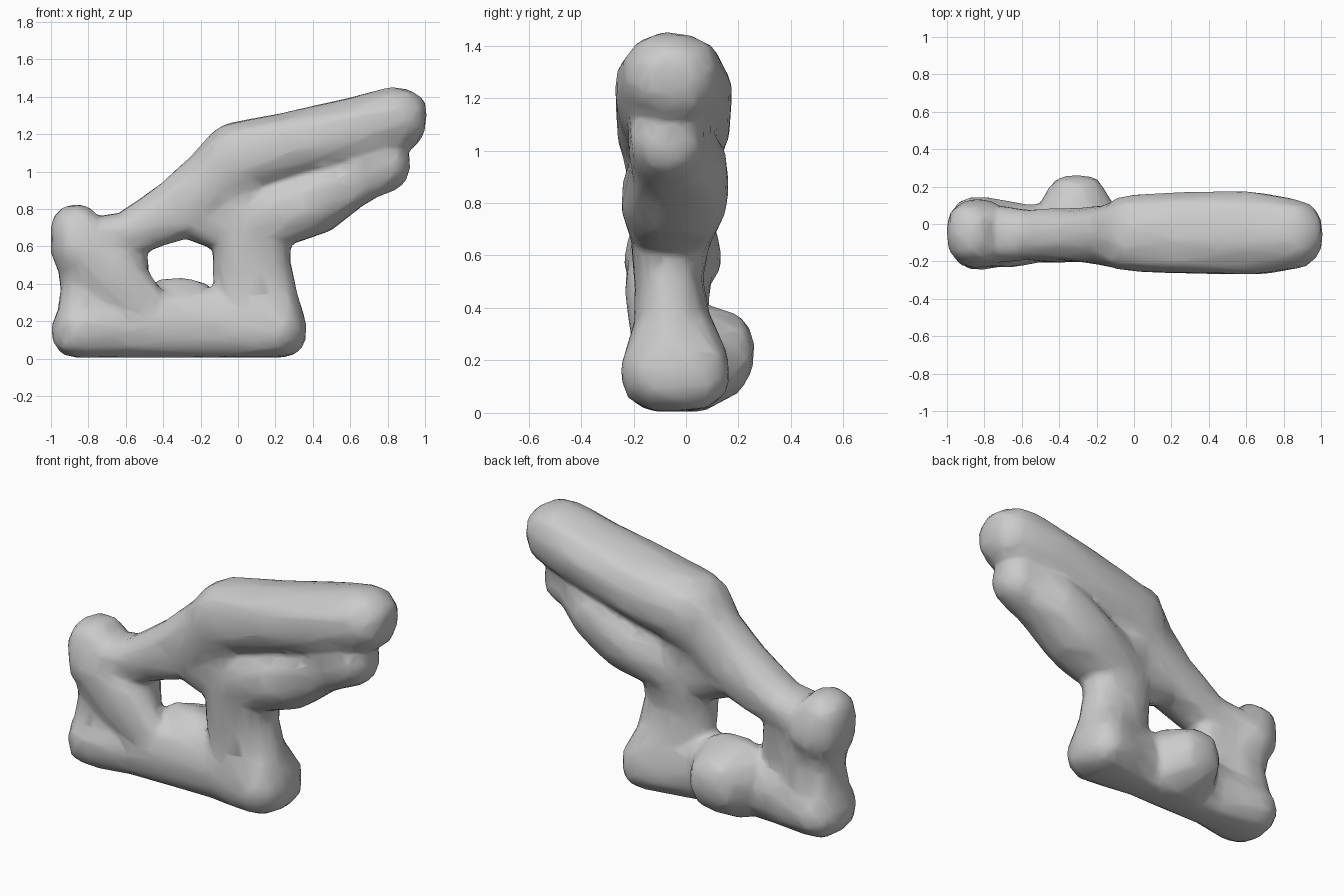
import bpy, bmesh, random
from mathutils import Vector, Euler

if "Cube" in bpy.data.objects:
    bpy.data.objects.remove(bpy.data.objects["Cube"])

random.seed(4)
bm = bmesh.new()


def lump(node):
    """Points of a faceted, boxy ellipsoid: x, y, z, radius in x/z, radius in y."""
    x, y, z, r, ry = node
    t = bmesh.new()
    bmesh.ops.create_icosphere(t, subdivisions=2, radius=1)
    bmesh.ops.rotate(t, verts=t.verts,
                     matrix=Euler([random.uniform(0, 1) for _ in range(3)]).to_matrix())
    pts = []
    for v in t.verts:
        c = v.co
        k = sum(abs(a) ** 2.6 for a in c) ** (-1 / 2.6) * random.uniform(.98, 1.07)
        pts.append(Vector((x + c.x * k * r, y + c.y * k * ry, max(0.005, z + c.z * k * r))))
    t.free()
    return pts


def chain(*nodes):
    """Hulls spanning each pair of neighbouring lumps."""
    clouds = [lump(n) for n in nodes]
    for a, b in zip(clouds, clouds[1:]):
        t = bmesh.new()
        for p in a + b:
            t.verts.new(p)
        bmesh.ops.convex_hull(t, input=t.verts)
        loose = [v for v in t.verts if not v.link_faces]
        bmesh.ops.delete(t, geom=loose, context='VERTS')
        bmesh.ops.recalc_face_normals(t, faces=t.faces)
        m = bpy.data.meshes.new("piece")
        t.to_mesh(m)
        t.free()
        bm.from_mesh(m)
        bpy.data.meshes.remove(m)


# base bar
chain((-.84, -.05, .15, .15, .19), (-.62, -.05, .17, .165, .15),
      (-.3, -.06, .185, .185, .14), (-.05, -.05, .19, .185, .14), (.22, -.04, .145, .14, .2))
# left post with its knob and the band crossing its front
chain((-.83, -.05, .16, .14, .16), (-.77, -.05, .4, .17, .13), (-.83, -.05, .6, .15, .15))
chain((-.84, -.05, .6, .155, .18), (-.865, -.05, .69, .13, .16))
chain((-.82, -.1, .56, .13, .12), (-.7, -.11, .46, .16, .12), (-.5, -.11, .27, .12, .09))
chain((-.66, -.05, .42, .18, .11), (-.64, -.05, .58, .15, .11))
# diagonal beam
chain((-.84, -.05, .61, .13, .16), (-.58, -.06, .67, .115, .13), (-.44, -.06, .74, .135, .14),
      (-.3, -.06, .81, .16, .14), (-.12, -.06, .95, .165, .16), (.01, -.05, 1.07, .19, .2))
# upper arm
chain((.01, -.05, 1.07, .19, .2), (.3, -.05, 1.14, .17, .22),
      (.65, -.05, 1.23, .165, .22), (.84, -.05, 1.28, .165, .18), (.9, -.06, 1.31, .11, .1))
# gusset above the opening, then middle leg and its foot
chain((-.24, -.06, .78, .14, .12), (-.06, -.06, .73, .15, .13))
chain((.0, -.06, .88, .17, .14), (.08, -.06, .7, .2, .15), (.07, -.07, .5, .205, .12),
      (.12, -.05, .27, .2, .15), (.22, -.04, .16, .14, .2))
# lower arm: inner lump and squared tip
chain((.1, -.06, .74, .17, .16), (.36, -.04, .82, .17, .2),
      (.55, -.03, .93, .15, .18), (.68, -.06, 1.0, .14, .15))
chain((.66, -.08, 1.0, .15, .14), (.78, -.07, 1.04, .14, .14))
# back bump
chain((-.31, .0, .2, .23, .13), (-.31, .1, .225, .165, .16))

mesh = bpy.data.meshes.new("rock_arch")
bm.to_mesh(mesh)
bm.free()
rock = bpy.data.objects.new("rock_arch", mesh)
bpy.context.collection.objects.link(rock)

# fuse, soften and lightly facet the surface
fuse = rock.modifiers.new("fuse", 'REMESH')
fuse.mode = 'VOXEL'
fuse.voxel_size = 0.02
soft = rock.modifiers.new("soften", 'SMOOTH')
soft.factor = 0.5
soft.iterations = 6
dec = rock.modifiers.new("facet", 'DECIMATE')
dec.ratio = 0.08

bpy.context.view_layer.objects.active = rock
rock.select_set(True)
for name in ("fuse", "soften", "facet"):
    bpy.ops.object.modifier_apply(modifier=name)
bpy.ops.object.shade_smooth()
